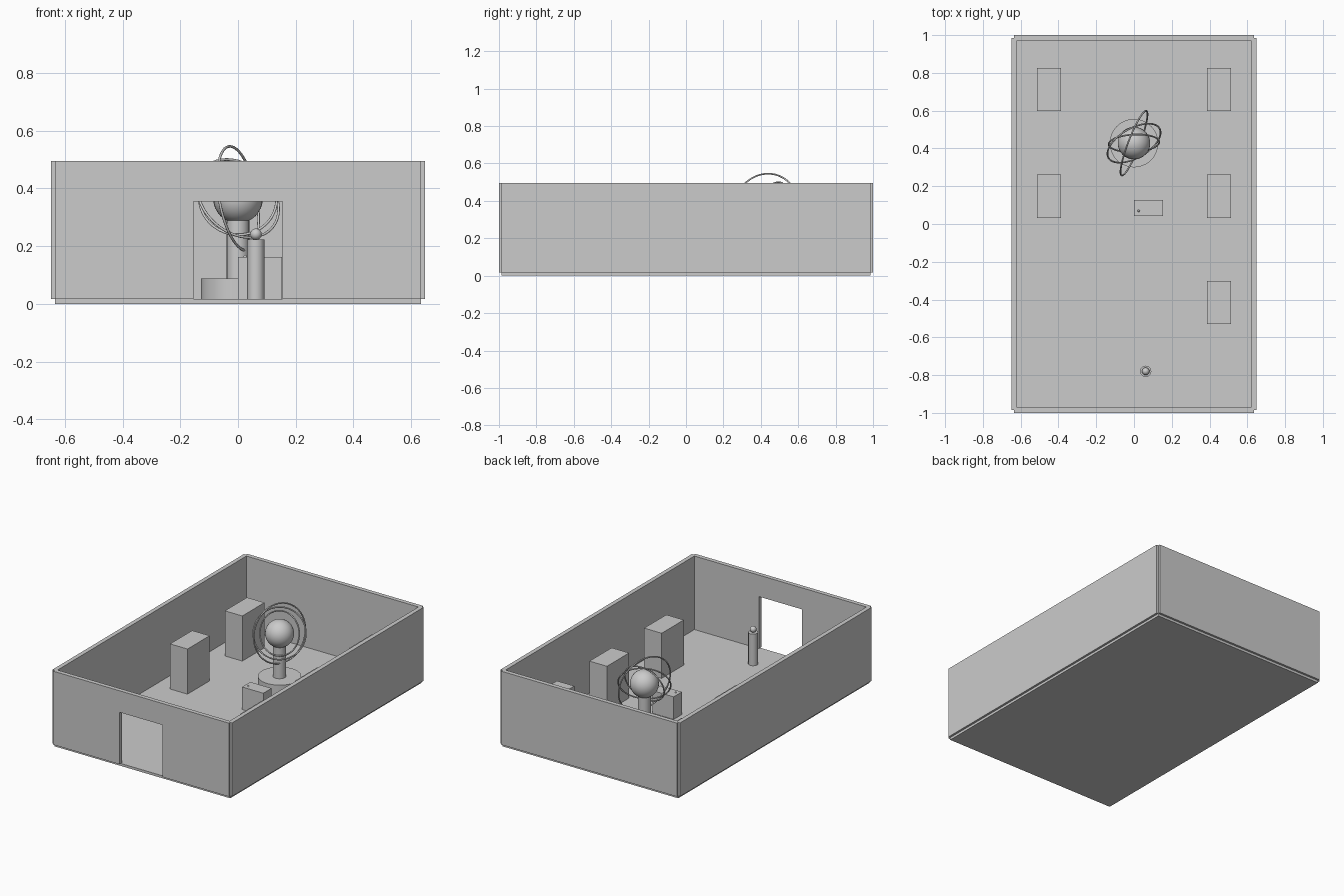
import bpy, bmesh
from math import sin, cos, radians
from mathutils import Matrix, Vector

if "Cube" in bpy.data.objects:
    bpy.data.objects.remove(bpy.data.objects["Cube"])

FLOOR, TOP, T = 0.016, 0.495, 0.028   # floor top, wall top, wall thickness
WX, WY = 0.634, 0.986                 # wall centre lines


def box(name, x, y, z):
    """Box from (min, max) pairs on each axis."""
    bpy.ops.mesh.primitive_cube_add(size=1, location=[(a + b) / 2 for a, b in (x, y, z)])
    o = bpy.context.object
    o.name = name
    o.scale = [b - a for a, b in (x, y, z)]
    bpy.ops.object.transform_apply(location=False, rotation=False, scale=True)
    return o


def cylinder(name, r, x, y, z0, z1, sides=48):
    bpy.ops.mesh.primitive_cylinder_add(vertices=sides, radius=r, depth=z1 - z0,
                                        location=(x, y, (z0 + z1) / 2))
    bpy.context.object.name = name
    bpy.ops.object.shade_smooth_by_angle()


def ball(name, r, loc, seg=32, rings=16):
    bpy.ops.mesh.primitive_uv_sphere_add(segments=seg, ring_count=rings, radius=r, location=loc)
    bpy.context.object.name = name
    bpy.ops.object.shade_smooth()


def ring(name, r, heading, lean, centre):
    """Upright ring: horizontal axis at heading, top leaning to its left."""
    h, t = radians(heading), radians(lean)
    d = Vector((cos(h), sin(h), 0))
    u = Vector((-sin(h) * sin(t), cos(h) * sin(t), cos(t)))
    bpy.ops.mesh.primitive_torus_add(major_segments=64, minor_segments=10,
                                     major_radius=r, minor_radius=0.0045)
    o = bpy.context.object
    o.name = name
    o.matrix_world = Matrix.Translation(centre) @ Matrix((d, u, d.cross(u))).transposed().to_4x4()
    bpy.ops.object.shade_smooth()


# Floor and plain walls
box("floor", (-WX, WX), (-WY, WY), (0, FLOOR))
for s, n in ((-1, "left"), (1, "right")):
    box(n + "_wall", (s * WX - T / 2, s * WX + T / 2), (-WY, WY), (FLOOR, TOP))
box("back_wall", (-WX, WX), (WY - T / 2, WY + T / 2), (FLOOR, TOP))

# Front wall with doorway, extruded from an outline
DOOR, DOOR_TOP = 0.155, 0.355
outline = [(-WX, FLOOR), (-DOOR, FLOOR), (-DOOR, DOOR_TOP), (DOOR, DOOR_TOP),
           (DOOR, FLOOR), (WX, FLOOR), (WX, TOP), (-WX, TOP)]
bm = bmesh.new()
face = bm.faces.new([bm.verts.new((x, -WY - T / 2, z)) for x, z in outline])
out = bmesh.ops.extrude_face_region(bm, geom=[face])
bmesh.ops.translate(bm, vec=(0, T, 0),
                    verts=[g for g in out["geom"] if isinstance(g, bmesh.types.BMVert)])
bmesh.ops.recalc_face_normals(bm, faces=bm.faces)
mesh = bpy.data.meshes.new("front_wall")
bm.to_mesh(mesh)
bm.free()
bpy.context.collection.objects.link(bpy.data.objects.new("front_wall", mesh))

# Display cases along the side walls
for i, (x, y) in enumerate([(-0.45, 0.711), (-0.45, 0.147), (0.45, 0.711),
                            (0.45, 0.147), (0.45, -0.416)]):
    box(f"display_case_{i + 1}", (x - 0.063, x + 0.063), (y - 0.114, y + 0.114), (FLOOR, 0.31))

# Globe exhibit with three tilted rings
GY, GZ = 0.428, 0.365
cylinder("globe_base", 0.128, 0, GY, FLOOR, 0.087)
cylinder("globe_column", 0.039, 0, GY, 0.087, 0.31)
ball("globe", 0.086, (0, GY, GZ))
for n, r, heading, lean in (("outer", 0.183, 69, 9.5), ("middle", 0.156, 30, 30),
                            ("inner", 0.134, 3, 20)):
    ring(n + "_ring", r, heading, lean, (0, GY, GZ))

# Reception desk with a small button
box("desk", (0, 0.153), (0.042, 0.127), (FLOOR, 0.163))
ball("desk_button", 0.006, (0.025, 0.07, 0.163), 12, 6)

# Visitor figure by the door
cylinder("visitor_body", 0.03, 0.062, -0.78, FLOOR, 0.222, 12)
ball("visitor_head", 0.02, (0.062, -0.78, 0.241), 16, 8)
